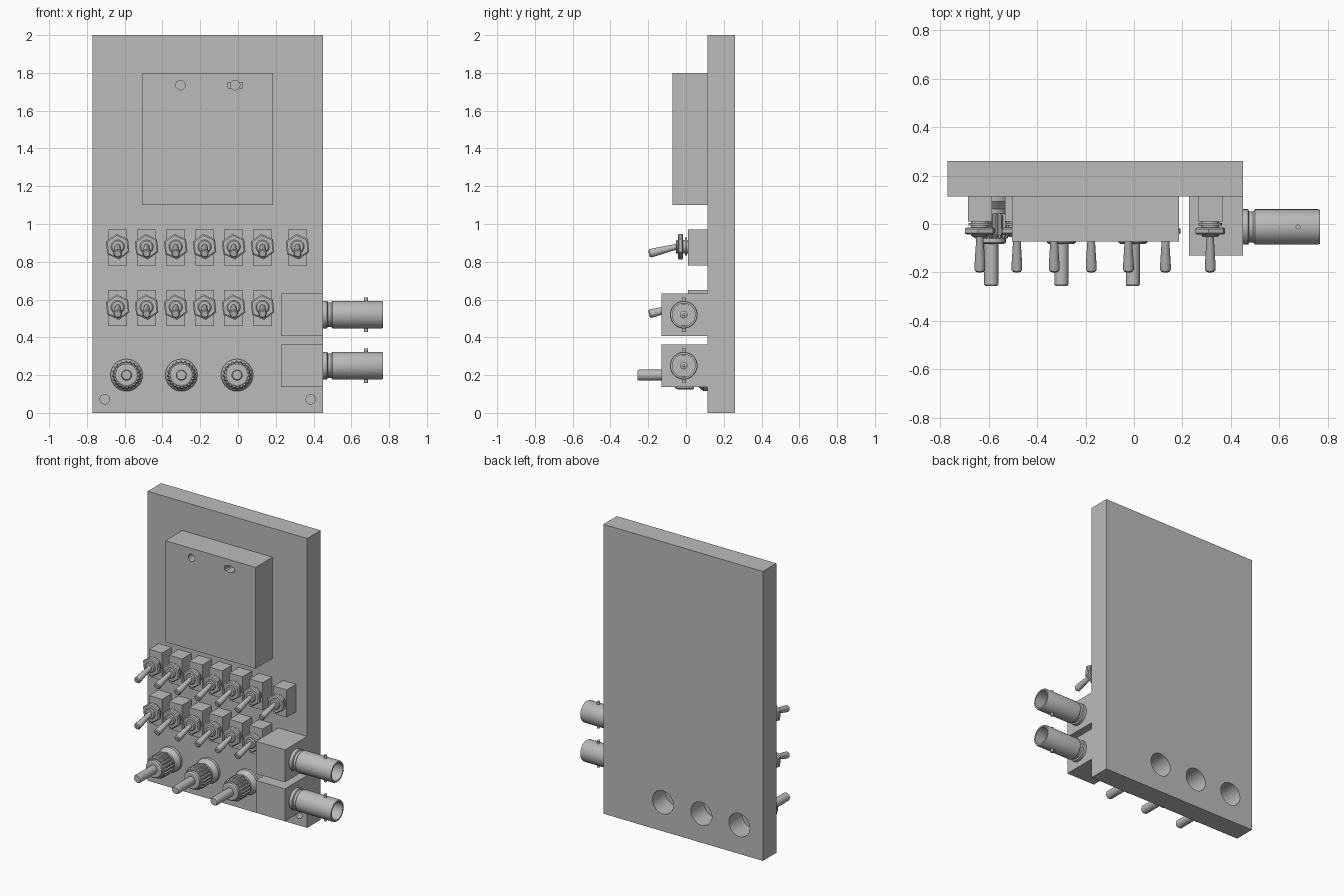
import bpy, bmesh, math
from mathutils import Vector, Matrix

if "Cube" in bpy.data.objects:
    bpy.data.objects.remove(bpy.data.objects["Cube"])

grey = bpy.data.materials.new("plain grey")
grey.use_nodes = True
grey.diffuse_color = (0.5, 0.5, 0.5, 1)
grey.node_tree.nodes["Principled BSDF"].inputs["Base Color"].default_value = (0.5, 0.5, 0.5, 1)

FRONT = Vector((0, -1, 0))
SIDE = Vector((1, 0, 0))
UP = Vector((0, 0, 1))


def finish(name, bm, smooth=False):
    bmesh.ops.recalc_face_normals(bm, faces=bm.faces)
    mesh = bpy.data.meshes.new(name)
    bm.to_mesh(mesh)
    bm.free()
    obj = bpy.data.objects.new(name, mesh)
    bpy.context.collection.objects.link(obj)
    mesh.materials.append(grey)
    if smooth:
        bpy.ops.object.select_all(action='DESELECT')
        obj.select_set(True)
        bpy.context.view_layer.objects.active = obj
        bpy.ops.object.shade_smooth_by_angle(angle=math.radians(30))
    return obj


def box(name, low, high):
    low, high = Vector(low), Vector(high)
    bm = bmesh.new()
    bmesh.ops.create_cube(bm, size=1)
    bmesh.ops.scale(bm, vec=high - low, verts=bm.verts)
    bmesh.ops.translate(bm, vec=(low + high) / 2, verts=bm.verts)
    return finish(name, bm)


def lathe(name, profile, origin, axis, sides=32, turn=0.0, ribs=False, smooth=True):
    """Revolve (radius, distance) pairs around an axis, with closed ends."""
    bm = bmesh.new()
    rings = []
    for radius, dist in profile:
        ring = []
        for i in range(sides):
            a = turn + math.tau * i / sides
            r = radius * (0.91 if ribs and i // 2 % 2 else 1)
            ring.append(bm.verts.new((r * math.cos(a), r * math.sin(a), dist)))
        rings.append(ring)
    for a, b in zip(rings, rings[1:]):
        for i in range(sides):
            j = (i + 1) % sides
            bm.faces.new((a[i], a[j], b[j], b[i]))
    bm.faces.new(rings[0])
    bm.faces.new(rings[-1])
    spin = axis.to_track_quat('Z', 'Y').to_matrix().to_4x4()
    bmesh.ops.transform(bm, matrix=Matrix.Translation(origin) @ spin, verts=bm.verts)
    return finish(name, bm, smooth)


def cut(target, cutter):
    mod = target.modifiers.new("hole", 'BOOLEAN')
    mod.operation = 'DIFFERENCE'
    mod.solver = 'EXACT'
    mod.object = cutter
    bpy.context.view_layer.objects.active = target
    bpy.ops.object.modifier_apply(modifier=mod.name)
    bpy.data.objects.remove(cutter)


def drill(target, x, y, z, radius, depth):
    cut(target, lathe("drill", [(radius, -0.02), (radius, depth)], (x, y, z), -FRONT, smooth=False))


# Back board with knob openings and screw holes
board = box("board", (-0.77, 0.113, 0), (0.45, 0.26, 2))
knob_x = (-0.59, -0.30, -0.005)
for x in knob_x:
    drill(board, x, 0.113, 0.2, 0.08, 0.2)
for x in (-0.705, 0.385):
    drill(board, x, 0.113, 0.072, 0.025, 0.1)

# Raised case with a round hanging hole and a slotted one
case = box("raised_case", (-0.505, -0.072, 1.10), (0.185, 0.113, 1.80))
drill(case, -0.305, -0.072, 1.735, 0.025, 0.1)
drill(case, -0.015, -0.072, 1.735, 0.025, 0.1)
cut(case, box("slot", (-0.053, -0.09, 1.72), (0.023, -0.03, 1.75)))


# Toggle switches
def toggle(label, x, z):
    box(label + "_body", (x - 0.05, 0.01, z - 0.095), (x + 0.05, 0.113, z + 0.095))
    at = (x, 0.01, z + 0.005)
    lathe(label + "_bushing", [(0.036, -0.005), (0.036, 0.058), (0.03, 0.064)], at, FRONT, 24)
    lathe(label + "_washer", [(0.048, 0.006), (0.048, 0.016)], at, FRONT, 24)
    lathe(label + "_nut", [(0.06, 0.025), (0.068, 0.03), (0.068, 0.048), (0.06, 0.053)],
          at, FRONT, 6, math.radians(96), smooth=False)
    base = Vector((x, -0.03, z + 0.01))
    tip = Vector((x, -0.196, z - 0.032))
    length = (tip - base).length
    lathe(label + "_lever", [(0.014, 0), (0.015, 0.03), (0.022, length - 0.03),
                             (0.022, length - 0.006), (0.017, length)], base, tip - base, 20)


for i, x in enumerate((-0.637, -0.484, -0.33, -0.177, -0.023, 0.13, 0.315)):
    toggle("upper_switch_%d" % (i + 1), x, 0.875)
    if i < 6:
        toggle("lower_switch_%d" % (i + 1), x, 0.555)

# Knobs: flared collar, ribbed grip and shaft
for i, x in enumerate(knob_x):
    label = "knob_%d" % (i + 1)
    at = (x, 0.113, 0.2)
    lathe(label + "_collar", [(0.085, -0.004), (0.085, 0.02), (0.062, 0.05), (0.062, 0.08)], at, FRONT)
    lathe(label + "_grip", [(0.07, 0.07), (0.077, 0.078), (0.077, 0.155), (0.068, 0.172)],
          at, FRONT, 80, ribs=True, smooth=False)
    lathe(label + "_cap", [(0.06, 0.16), (0.06, 0.19), (0.052, 0.195)], at, FRONT)
    lathe(label + "_shaft", [(0.029, 0.19), (0.029, 0.362), (0.024, 0.37)], at, FRONT, 24)

# Side sockets: block, hollow barrel, centre pin and locking studs
for label, z in (("lower_socket", 0.25), ("upper_socket", 0.52)):
    box(label + "_block", (0.228, -0.13, z - 0.112), (0.45, 0.113, z + 0.112))
    at = (0.45, -0.012, z)
    lathe(label + "_barrel", [(0.073, -0.005), (0.073, 0.022), (0.064, 0.026), (0.064, 0.042),
                              (0.073, 0.05), (0.073, 0.31), (0.07, 0.318), (0.06, 0.318),
                              (0.06, 0.1)], at, SIDE, 40)
    lathe(label + "_pin", [(0.02, 0.09), (0.02, 0.2), (0.008, 0.205), (0.008, 0.27)], at, SIDE, 16)
    for side, direction in (("top", UP), ("bottom", -UP)):
        lathe(label + "_stud_" + side, [(0.01, 0.055), (0.01, 0.092)],
              (0.678, -0.012, z), direction, 16)
